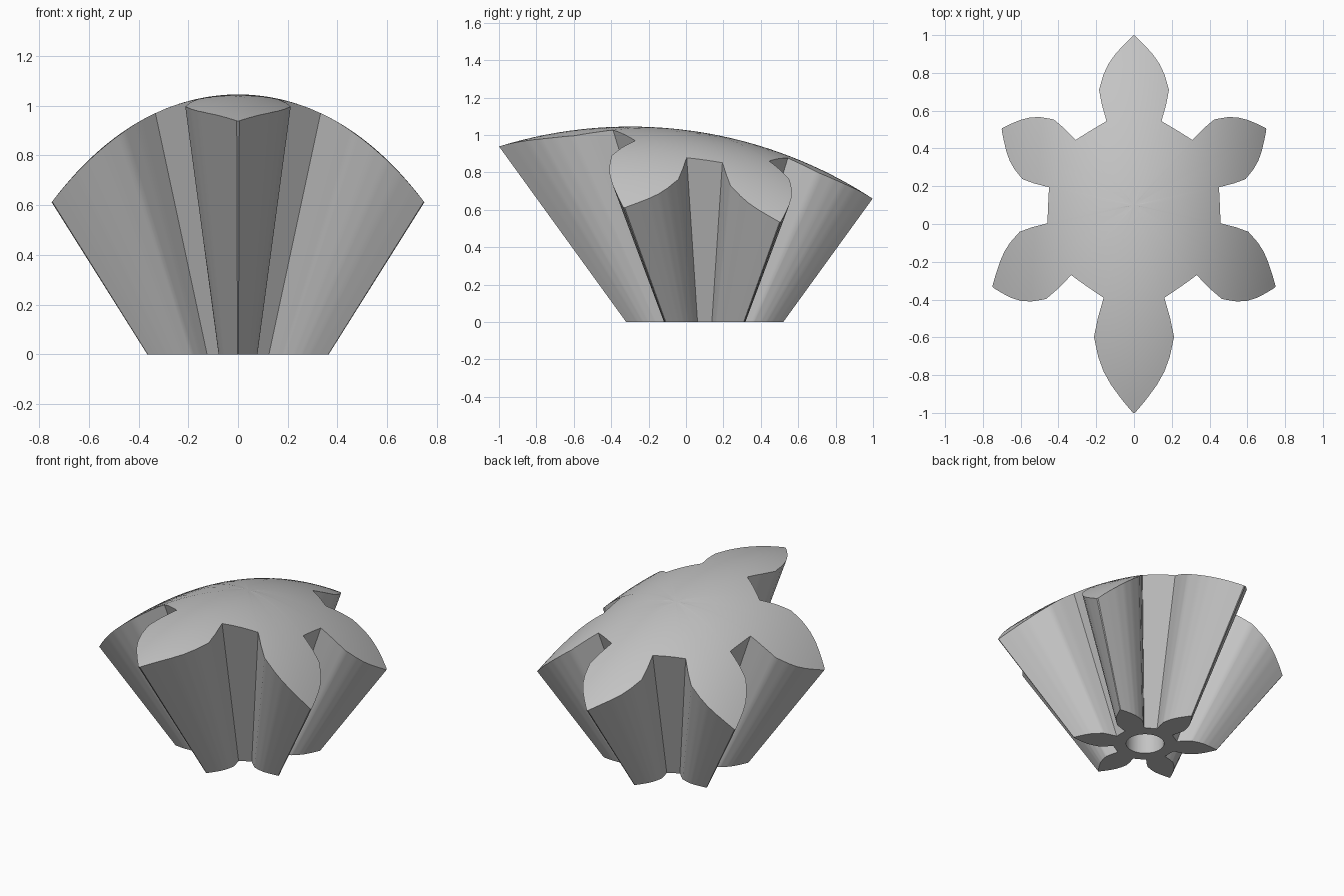
import bpy
import bmesh
from math import sin, cos, pi, sqrt, radians
from mathutils import Vector

if "Cube" in bpy.data.objects:
    bpy.data.objects.remove(bpy.data.objects["Cube"], do_unlink=True)

APEX = Vector((0, 0.10, -0.58))   # all flared walls converge here
RINGS = 16
SUBDIV = 4

# Half of one petal at floor level: (half width, distance from centre)
HALF_PETAL = [(0.058, 0.177), (0.070, 0.219), (0.078, 0.257), (0.070, 0.298),
              (0.060, 0.328), (0.045, 0.357), (0.024, 0.389), (0.002, 0.42)]


def dome(x, y):
    """Height of the curved top."""
    return sqrt(2.37 ** 2 - (y + 0.2975) ** 2) - 1.325 - 0.66 * x * x - 0.2 * x ** 4


def flower():
    """Six-petal outline, with each edge subdivided."""
    petal = [(-w, d) for w, d in HALF_PETAL] + [(w, d) for w, d in reversed(HALF_PETAL)]
    corners = []
    for i in range(6):
        a = -pi / 2 + i * pi / 3
        corners += [Vector((d * cos(a) - w * sin(a), d * sin(a) + w * cos(a))) for w, d in petal]
    points = []
    for i, p in enumerate(corners):
        q = corners[(i + 1) % len(corners)]
        points += [p.lerp(q, k / SUBDIV) for k in range(SUBDIV)]
    return points


def on_dome(p):
    """Follow the ray from the apex through p on the floor up to the dome."""
    ray = Vector((p.x, p.y, -APEX.z))
    low, high = 1.0, 4.0
    for _ in range(30):
        mid = (low + high) / 2
        v = APEX + ray * mid
        if v.z < dome(v.x, v.y):
            low = mid
        else:
            high = mid
    return APEX + ray * low


bm = bmesh.new()
outline = flower()
count = len(outline)


def ring(coords):
    return [bm.verts.new(c) for c in coords]


def bridge(a, b):
    for i in range(count):
        j = (i + 1) % count
        bm.faces.new((a[i], a[j], b[j], b[i]))


def circle(radius, z):
    return ring([Vector((*(p.normalized() * radius), z)) + Vector((0, APEX.y, 0)) for p in outline])


# Round socket in the underside
socket_top = circle(0.10, 0.30)
socket_step = circle(0.11, 0.06)
socket_rim = circle(0.11, 0)
bm.faces.new(socket_top)
bridge(socket_top, socket_step)
bridge(socket_step, socket_rim)

# Floor face and flared petal walls
base = ring([Vector((p.x, p.y + APEX.y, 0)) for p in outline])
bridge(socket_rim, base)
previous = ring([on_dome(p) for p in outline])
bridge(base, previous)

# Domed top in shrinking rings
for k in range(1, RINGS):
    current = ring([on_dome(p * (1 - k / RINGS)) for p in outline])
    bridge(previous, current)
    previous = current
centre = bm.verts.new(on_dome(Vector((0, 0))))
for i in range(count):
    bm.faces.new((previous[i], previous[(i + 1) % count], centre))

bmesh.ops.recalc_face_normals(bm, faces=bm.faces)
mesh = bpy.data.meshes.new("flared_flower_block")
bm.to_mesh(mesh)
bm.free()
block = bpy.data.objects.new("flared_flower_block", mesh)
bpy.context.collection.objects.link(block)

# Plain grey finish
grey = bpy.data.materials.new("plain_grey")
grey.use_nodes = True
colour = (0.55, 0.55, 0.55, 1)
grey.diffuse_color = colour
grey.node_tree.nodes["Principled BSDF"].inputs["Base Color"].default_value = colour
mesh.materials.append(grey)

bpy.context.view_layer.objects.active = block
block.select_set(True)
bpy.ops.object.shade_smooth_by_angle(angle=radians(25))
